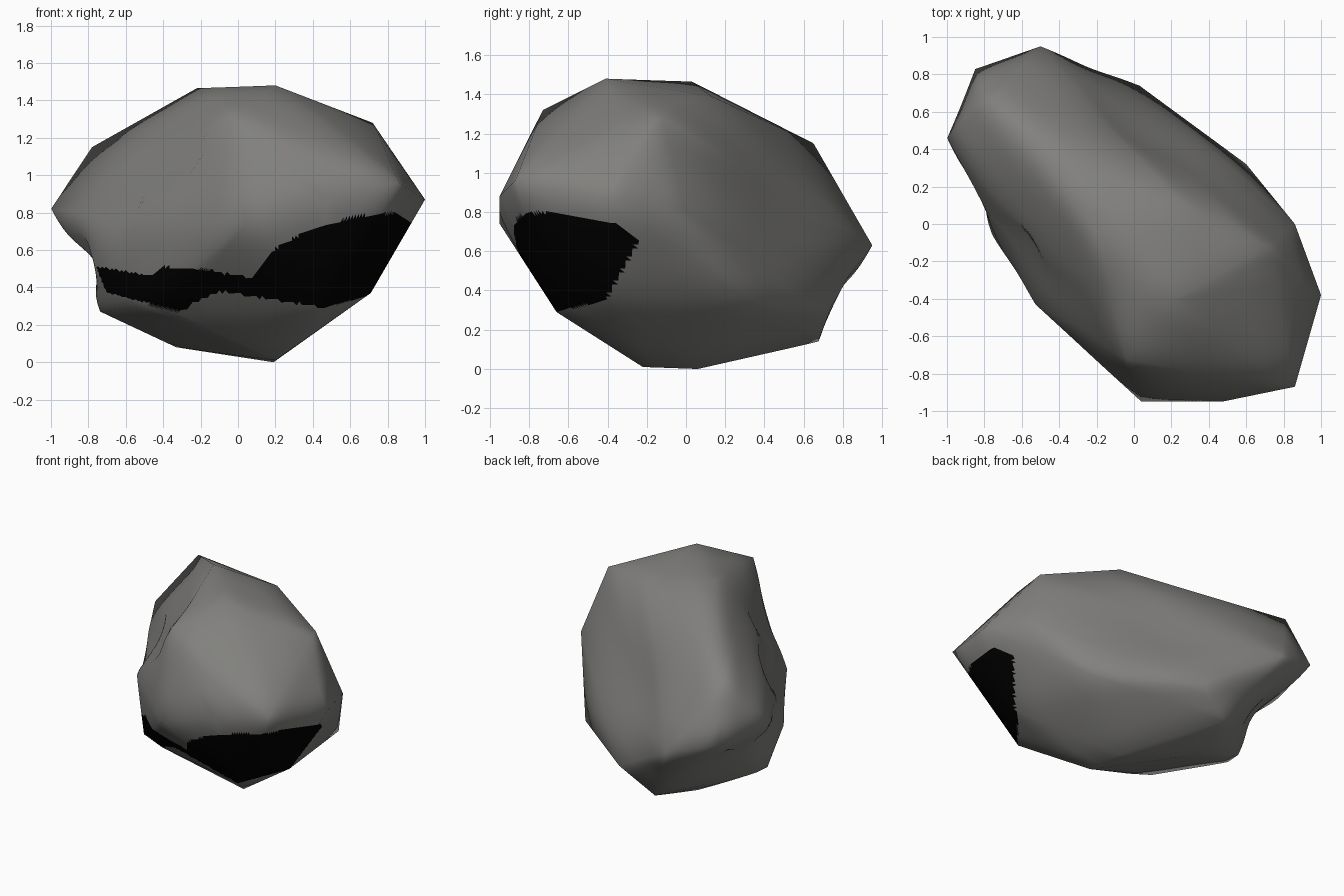
import bpy, bmesh, math
from mathutils import Vector

if "Cube" in bpy.data.objects:
    bpy.data.objects.remove(bpy.data.objects["Cube"])


def make_material(name, rgb):
    m = bpy.data.materials.new(name)
    m.diffuse_color = (*rgb, 1)
    m.use_nodes = True
    m.node_tree.nodes["Principled BSDF"].inputs["Base Color"].default_value = m.diffuse_color
    return m


GREY = make_material("stone grey", (0.22, 0.217, 0.208))
BLACK = make_material("black patch", (0.0, 0.0, 0.0))

# Front-view outline of the black patch: (x, z) along its top and bottom
PATCH_TOP = [(-0.8, 0.52), (-0.46, 0.46), (-0.4, 0.51), (-0.2, 0.5), (0.07, 0.45),
             (0.19, 0.6), (0.38, 0.71), (0.63, 0.78), (0.85, 0.8), (0.92, 0.74)]
PATCH_BOTTOM = [(-0.8, 0.4), (-0.32, 0.27), (-0.1, 0.38), (0.46, 0.29),
                (0.71, 0.36), (0.9, 0.5)]


def interp(line, x):
    if x <= line[0][0]:
        return line[0][1]
    for (x0, z0), (x1, z1) in zip(line, line[1:]):
        if x <= x1:
            return z0 + (z1 - z0) * (x - x0) / (x1 - x0)
    return line[-1][1]


def in_patch(c, n):
    if c.x < 0.3:
        on_front = n.y < 0.2 and c.y < -0.05
    else:
        on_front = c.y < min(-0.4 + (c.z - 0.37) * 0.55, -0.25 - (c.z - 0.66) * 1.2)
    return on_front and interp(PATCH_BOTTOM, c.x) < c.z < interp(PATCH_TOP, c.x)


def stone(name, points, dents=()):
    bm = bmesh.new()
    for p in points:
        bm.verts.new(p)
    bmesh.ops.convex_hull(bm, input=bm.verts[:])
    loose = [v for v in bm.verts if not v.link_faces]
    bmesh.ops.delete(bm, geom=loose, context='VERTS')
    bmesh.ops.subdivide_edges(bm, edges=bm.edges[:], cuts=23, use_grid_fill=True)
    bmesh.ops.recalc_face_normals(bm, faces=bm.faces[:])
    # Hollows pressed into the surface
    for centre, push, radius in dents:
        for v in bm.verts:
            d = (v.co - Vector(centre)).length / radius
            v.co += Vector(push) * math.exp(-d * d)
    bm.normal_update()
    for f in bm.faces:
        f.smooth = True
        f.material_index = 1 if in_patch(f.calc_center_median(), f.normal) else 0
    # Soft shading: blend normals across the large facets
    bm.verts.index_update()
    links = [[e.other_vert(v).index for e in v.link_edges] for v in bm.verts]
    normals = [v.normal.copy() for v in bm.verts]
    for _ in range(45):
        normals = [sum((normals[j] for j in ln), normals[i].copy()).normalized()
                   for i, ln in enumerate(links)]
    mesh = bpy.data.meshes.new(name)
    bm.to_mesh(mesh)
    bm.free()
    mesh.materials.append(GREY)
    mesh.materials.append(BLACK)
    mesh.normals_split_custom_set_from_vertices([tuple(n) for n in normals])
    ob = bpy.data.objects.new(name, mesh)
    bpy.context.collection.objects.link(ob)
    return ob


stone("rock", [
    # crown
    (0.2, -0.41, 1.48), (-0.22, 0.03, 1.465), (-0.04, -0.73, 1.32),
    (0.72, -0.12, 1.28), (0.75, -0.32, 1.22), (0.23, 0.13, 1.39),
    (-0.78, 0.65, 1.15),
    # widest ring
    (1, -0.38, 0.87), (0.86, -0.87, 0.96), (0.47, -0.95, 0.88),
    (0.04, -0.95, 0.74), (-0.53, -0.43, 0.74), (-1, 0.46, 0.82),
    (-0.85, 0.83, 0.74), (-0.5, 0.95, 0.63), (0.86, 0, 0.81),
    (0.86, -0.25, 0.66), (-0.76, -0.06, 0.52),
    # foot
    (0.6, 0.32, 0.34), (0.03, 0.74, 0.32), (-0.22, 0.68, 0.14),
    (-0.33, 0.33, 0.08), (-0.74, 0.22, 0.27), (-0.74, 0.1, 0.27),
    (-0.49, -0.4, 0.3), (-0.32, -0.43, 0.26), (0.46, -0.66, 0.29),
    (0.71, -0.41, 0.37), (0.19, 0.06, 0), (0.2, -0.22, 0.01)],
    dents=[
        # valley under the left ridge
        ((-0.27, -0.38, 1.1), (0.075, 0.03, -0.05), 0.22),
        ((-0.62, -0.13, 0.86), (0.075, 0.04, -0.02), 0.17),
        # hollow on the back
        ((0.0, 0.5, 0.8), (-0.02, -0.06, -0.03), 0.25),
        # undercut beneath the left and back overhang
        ((-0.87, 0.22, 0.53), (0.085, 0.0, 0.02), 0.16),
        ((-0.75, 0.5, 0.47), (0.07, -0.07, 0.03), 0.22),
        ((-0.35, 0.78, 0.33), (0.01, -0.05, 0.01), 0.16)])
